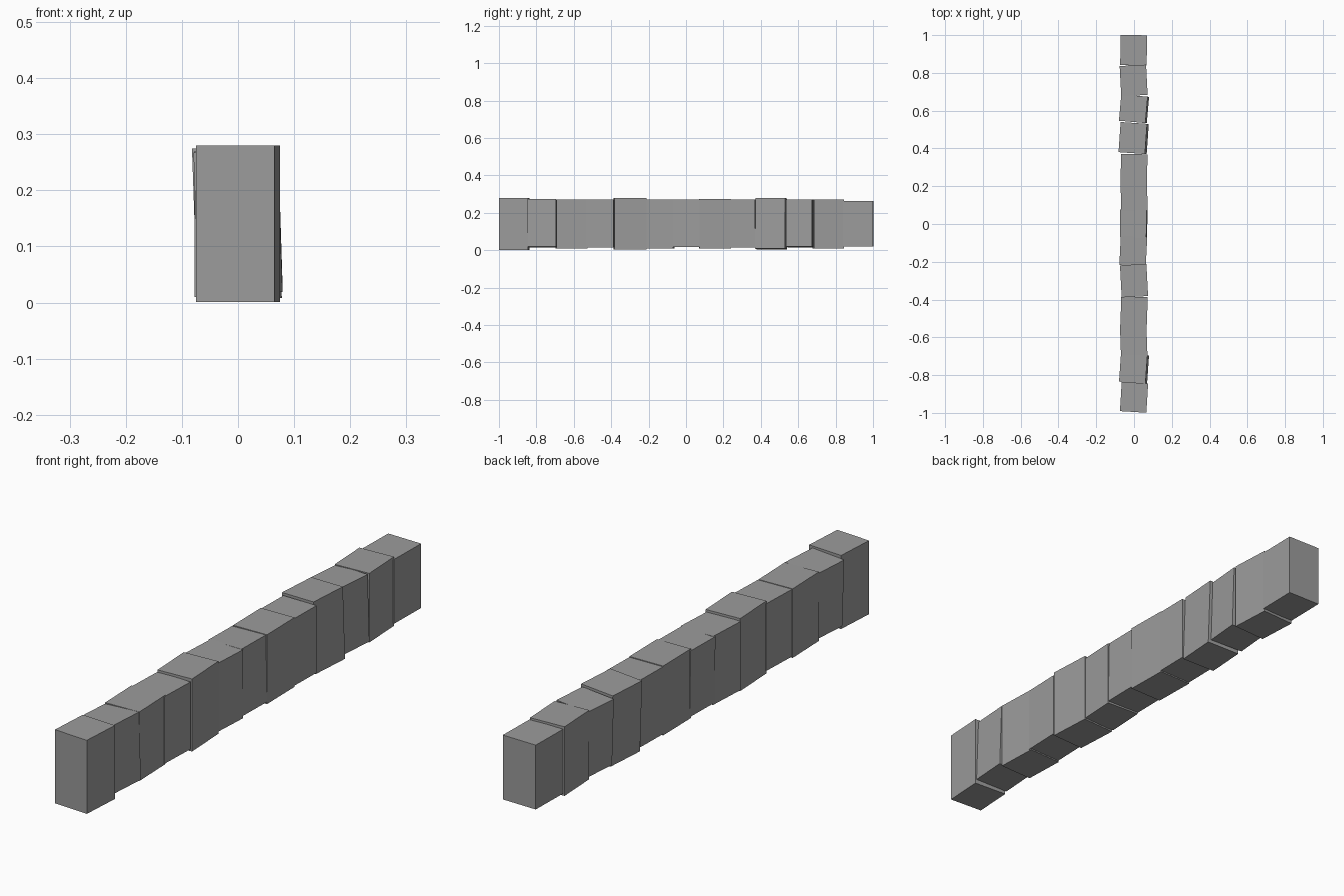
import bpy
import math

cube = bpy.data.objects.get("Cube")
if cube:
    bpy.data.objects.remove(cube, do_unlink=True)

stone = bpy.data.materials.new("grey_stone")
stone.use_nodes = True
grey = (0.33, 0.33, 0.33, 1)
stone.diffuse_color = grey
stone.node_tree.nodes["Principled BSDF"].inputs["Base Color"].default_value = grey


def block(name, start, end, bottom, top, x, yaw, lean):
    """One slightly crooked stone block spanning start..end along y."""
    bpy.ops.mesh.primitive_cube_add(
        size=1, location=(x, (start + end) / 2, (bottom + top) / 2),
        rotation=(0, math.radians(lean), math.radians(yaw)))
    ob = bpy.context.object
    ob.name = name
    ob.scale = (0.14, end - start, top - bottom)
    ob.data.materials.append(stone)


# Row of blocks: start, end, bottom, top, sideways offset, yaw, lean
row = [
    (-0.995, -0.84, 0.001, 0.28, 0, -3.5, 0),
    (-0.84, -0.69, 0.016, 0.27, 0, -4, -2),
    (-0.695, -0.53, 0.01, 0.272, -0.002, 2, 0),
    (-0.535, -0.385, 0.015, 0.27, 0, -2, 0),
    (-0.385, -0.215, 0.004, 0.279, 0, 3, 0),
    (-0.22, -0.065, 0.01, 0.27, -0.004, -3, 0),
    (-0.07, 0.075, 0.017, 0.27, -0.002, -1, -1),
    (0.07, 0.24, 0.01, 0.273, 0, 1, 0),
    (0.235, 0.37, 0.015, 0.27, 0, -1, 0),
    (0.375, 0.535, 0.006, 0.277, -0.002, -4, -2),
    (0.54, 0.68, 0.017, 0.27, 0, -5, -1.8),
    (0.68, 0.84, 0.01, 0.272, -0.002, 3, 0),
    (0.84, 1.0, 0.02, 0.264, -0.002, -1, 0),
]
for i, values in enumerate(row, 1):
    block(f"stone_block_{i}", *values)
